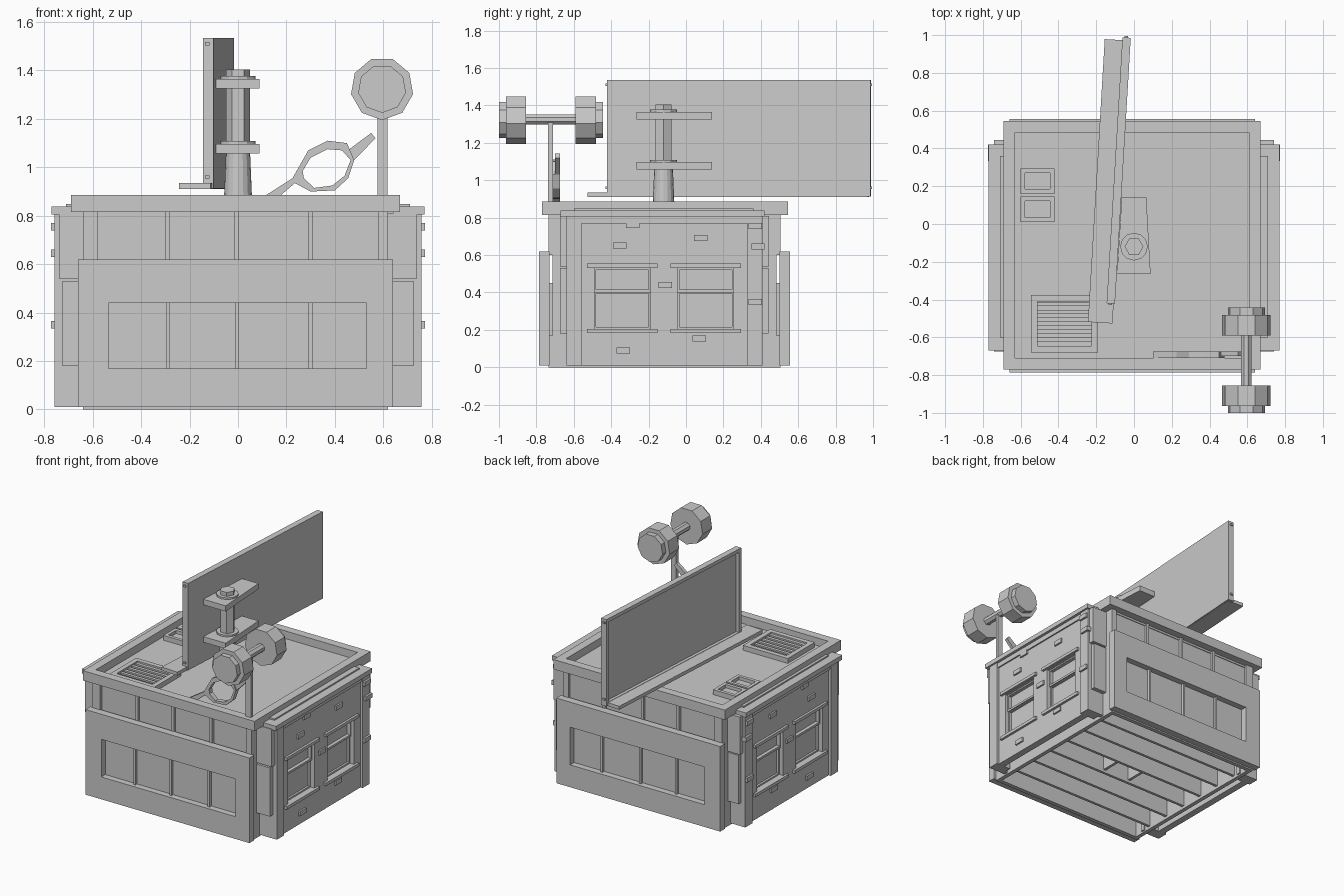
import bpy, bmesh, math
from mathutils import Matrix, Vector

if "Cube" in bpy.data.objects:
    bpy.data.objects.remove(bpy.data.objects["Cube"])

grey = bpy.data.materials.new("plain_grey")
grey.use_nodes = True
GREY = (0.6, 0.6, 0.6, 1)
grey.diffuse_color = GREY
grey.node_tree.nodes["Principled BSDF"].inputs["Base Color"].default_value = GREY

CX, CY = -0.01, -0.115   # middle of the building in plan


def finish(name, bm):
    bmesh.ops.recalc_face_normals(bm, faces=bm.faces)
    mesh = bpy.data.meshes.new(name)
    bm.to_mesh(mesh)
    bm.free()
    mesh.materials.append(grey)
    obj = bpy.data.objects.new(name, mesh)
    bpy.context.collection.objects.link(obj)
    return obj


def boxes(name, items):
    """One object from boxes given as x0, x1, y0, y1, z0, z1."""
    bm = bmesh.new()
    for x0, x1, y0, y1, z0, z1 in items:
        size = Matrix.Diagonal((abs(x1 - x0), abs(y1 - y0), abs(z1 - z0), 1))
        mid = Matrix.Translation(((x0 + x1) / 2, (y0 + y1) / 2, (z0 + z1) / 2))
        bmesh.ops.create_cube(bm, size=1, matrix=mid @ size)
    return finish(name, bm)


def ring(a0, a1, b0, b1, ha0, ha1, hb0, hb1):
    """Four rectangles around a rectangular hole."""
    return [(a0, ha0, b0, b1), (ha1, a1, b0, b1), (ha0, ha1, b0, hb0), (ha0, ha1, hb1, b1)]


def flat_ring(outer, t, z0, z1):
    x0, x1, y0, y1 = outer
    return [r + (z0, z1) for r in ring(x0, x1, y0, y1, x0 + t, x1 - t, y0 + t, y1 - t)]


def prism(name, points, depth, place):
    """Extrude a flat outline upward, then place it."""
    bm = bmesh.new()
    face = bm.faces.new([bm.verts.new((x, y, 0)) for x, y in points])
    top = bmesh.ops.extrude_face_region(bm, geom=[face])["geom"]
    bmesh.ops.translate(bm, vec=(0, 0, depth), verts=[v for v in top if isinstance(v, bmesh.types.BMVert)])
    bm.transform(place)
    return finish(name, bm)


def rod(name, start, end, r0, r1, sides, turn=0.0):
    a, b = Vector(start), Vector(end)
    axis = b - a
    bm = bmesh.new()
    place = Matrix.Translation((a + b) / 2) @ axis.to_track_quat("Z", "Y").to_matrix().to_4x4()
    bmesh.ops.create_cone(bm, cap_ends=True, segments=sides, radius1=r0, radius2=r1,
                          depth=axis.length, matrix=place @ Matrix.Rotation(turn, 4, "Z"))
    return finish(name, bm)


# Building core, hollow underneath with floor ribs
boxes("building_core", [(CX - .63, CX + .63, CY - .6, CY + .6, .16, .82)])
boxes("floor_ribs", [(CX - .63, CX + .63, CY + d - .01, CY + d + .01, .02, .17)
                     for d in (-.45, -.27, -.09, .09, .27, .45)]
      + [(x - .01, x + .01, CY - .09, CY + .09, .04, .17) for x in (-.12, .1)])
boxes("base_skirt", flat_ring((CX - .63, CX + .63, CY - .62, CY + .62), .03, 0, .17))

# Front and back walls
MULLIONS = (-.29, -.005, .3)
for label, s in (("front", -1), ("back", 1)):
    def span(d0, d1):
        return tuple(sorted((CY + s * d0, CY + s * d1)))
    lower = [(x0, x1) + span(.615, .67) + (z0, z1)
             for x0, x1, z0, z1 in ring(-.66, .64, .01, .62, -.535, .53, .17, .44)]
    boxes(label + "_lower_panel", lower)
    boxes(label + "_window_glass", [(-.54, .535) + span(.6, .625) + (.16, .45)])
    boxes(label + "_window_mullions", [(x - .008, x + .008) + span(.62, .645) + (.17, .44) for x in MULLIONS])
    boxes(label + "_upper_posts", [(x - .01, x + .01) + span(.59, .62) + (.6, .83) for x in MULLIONS]
          + [(-.64, -.58) + span(.59, .62) + (.6, .83), (.58, .62) + span(.59, .62) + (.6, .83)])

# Flat roof with raised rim
boxes("roof_rim", flat_ring((-.69, .67, -.77, .545), .06, .815, .885))
boxes("roof_floor", [(-.64, .62, -.72, .49, .8, .83)])

# Side wings with windows, corner pillars, caps and stray bricks
WINDOWS = (-.34, .105)
BRICKS = ((-.285, .76), (-.355, .65), (.08, .69), (-.11, .44), (-.335, .09), (.07, .155),
          (.37, .755), (.385, .645), (.37, .35))
for label, s in (("left", 1), ("right", -1)):
    def side(x0, x1, *rest):
        return tuple(sorted((s * x0, s * x1))) + rest
    boxes(label + "_wing_core", [side(.6, .695, -.64, .41, .16, .82),
                                 side(.6, .695, -.64, -.61, .01, .17), side(.6, .695, .38, .41, .01, .17)])
    wall = [(-.57, -.49), (-.19, -.045), (.255, .34)]
    boxes(label + "_wing_wall", [side(.69, .74, y0, y1, .01, .775) for y0, y1 in wall]
          + [side(.69, .74, c - .15, c + .15, z0, z1) for c in WINDOWS for z0, z1 in ((.01, .2), (.53, .775))])
    boxes(label + "_wing_pillars", [side(.64, .757, -.64, -.56, .01, .81), side(.64, .757, .33, .41, .01, .81)])
    boxes(label + "_wing_cap", [side(.64, .77, -.67, .42, .805, .838), side(.64, .71, -.6, .36, .83, .848),
                                side(.64, .75, -.6, .36, .77, .81)])
    boxes(label + "_window_sills", [side(.7, .757, c - .188, c + .188, z, z + .022)
                                    for c in WINDOWS for z in (.182, .532)])
    sashes = []
    for c in WINDOWS:
        for z0, z1, out in ((.2, .41, .71), (.4, .535, .72)):
            sashes += [side(.69, out, *r) for r in
                       ring(c - .155, c + .155, z0, z1, c - .14, c + .14, z0 + .015, z1 - .015)]
    boxes(label + "_window_sashes", sashes)
    boxes(label + "_stray_bricks", [side(.72, .772 if y > .3 else .752, y - .036, y + .036, z - .016, z + .016)
                                    for y, z in BRICKS])
    # Stepped blocks filling the corners between wing and wall
    for d in (-1, 1):
        y0, y1 = sorted((CY + d * .5, CY + d * .56))
        boxes(label + "_corner_blocks", [side(.62, .74, y0, y1, .54, .81),
              side(.62, .725, y0, y1 - .005, .18, .53)])

# Roof hatches
for y in (.01, .16):
    boxes("roof_hatch", flat_ring((-.6, -.42, y, y + .135), .024, .82, .865) + [(-.58, -.44, y + .02, y + .115, .82, .842)])

# Roof grille
boxes("grille_frame", flat_ring((-.545, -.19, -.68, -.375), .034, .82, .865))
boxes("grille_slats", [(-.515, -.225, -.645 + i * .042, -.622 + i * .042, .82, .855) for i in range(6)])

# Billboard, slightly turned, with a framed face on one side and a ledge
turn = Matrix.Translation((-.081, .283, 0)) @ Matrix.Rotation(-math.radians(3.4), 4, "Z")
frame = [(-.022, 0) + r for r in ring(-.705, .705, .912, 1.535, -.68, .68, .937, 1.51)]
bolts = [(-.012, .006, y - .007, y + .007, z - .007, z + .007) for y in (-.706, .706) for z in (.96, 1.51)]
boxes("billboard", [(0, .022, -.705, .705, .912, 1.535)] + frame + bolts).matrix_world = turn
boxes("billboard_ledge", [(-.115, .015, -.81, .69, .91, .935)]).matrix_world = turn

# Centre pole with two tapered brackets and nuts
PX, PY = 0, -.12
rod("pole_base", (PX, PY, .82), (PX, PY, 1.06), .06, .05, 16)
rod("pole_shaft", (PX, PY, 1.05), (PX, PY, 1.405), .05, .05, 6, math.pi / 6)
for z in (1.057, 1.325):
    outline = [(-.09, -.265), (.088, -.265), (.065, .14), (-.065, .14)]
    prism("pole_bracket", outline, .04, Matrix.Translation((0, 0, z)))
    rod("pole_washer", (PX, PY, z + .04), (PX, PY, z + .052), .073, .073, 12)

# Dumbbell sign on a post
DX, DZ = .595, 1.325
boxes("dumbbell_post", [(.577, .618, -.737, -.712, .82, 1.31)])
rod("dumbbell_bar", (DX, -.87, DZ), (DX, -.57, DZ), .03, .03, 8, math.pi / 8)
for name, y0, y1, r in (("front_weight", -.963, -.855, .13), ("back_weight", -.59, -.482, .13),
                        ("front_weight_cap", -1, -.96, .1), ("back_weight_cap", -.485, -.443, .1)):
    rod(name, (DX, y0, DZ), (DX, y1, DZ), r, r, 9, math.pi)

# Ring shaped roof ornament with a tail and a handle
upright = Matrix.Translation((0, -.675, 0)) @ Matrix.Rotation(math.pi / 2, 4, "X")
outer = [(.48, 1.03), (.45, 1.1), (.37, 1.11), (.29, 1.07), (.225, .955), (.235, .935), (.3, .9), (.4, .905), (.455, .955)]
inner = [(.465, 1.03), (.43, 1.07), (.37, 1.075), (.3, 1.04), (.267, .985), (.272, .955), (.315, .915), (.39, .925), (.44, .965)]
for i in range(len(outer)):
    j = (i + 1) % len(outer)
    prism("ornament_ring", [outer[i], outer[j], inner[j], inner[i]], .035, upright)
prism("ornament_tail", [(.1, .875), (.165, .875), (.235, .935), (.225, .955)], .035, upright)
prism("ornament_handle", [(.465, 1.045), (.48, 1.03), (.568, 1.12), (.55, 1.142), (.46, 1.075)], .025, upright)
